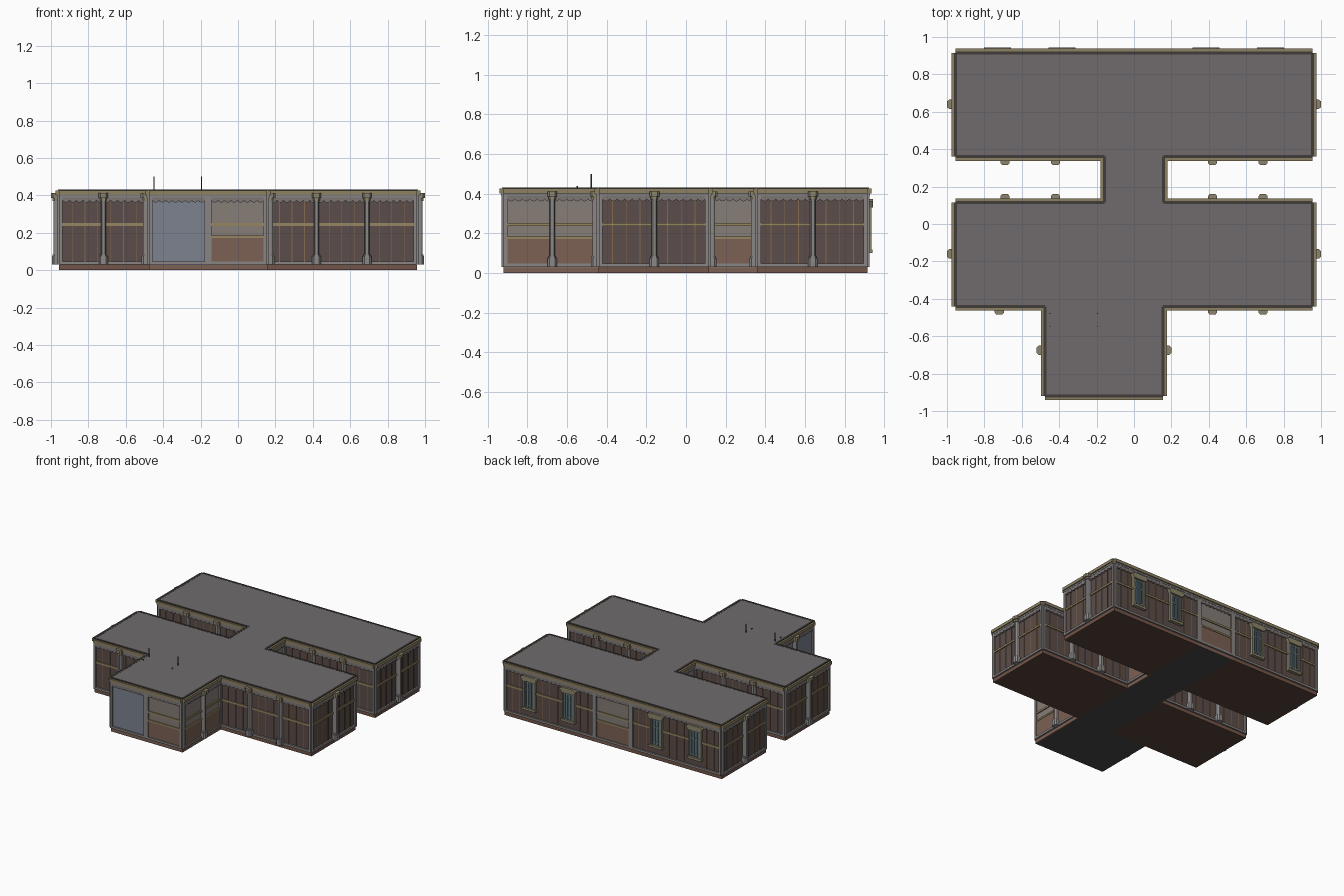
import bpy, bmesh, math
from mathutils import Matrix, Vector

COLORS = {
    "roof": (0.16, 0.148, 0.152), "roof_edge": (0.05, 0.045, 0.04),
    "dark_walls": (0.105, 0.075, 0.068), "plaster_walls": (0.24, 0.205, 0.185),
    "blue_walls": (0.20, 0.225, 0.275), "wainscot": (0.20, 0.12, 0.09),
    "timber_floor": (0.09, 0.055, 0.038), "floor_edge": (0.17, 0.09, 0.065),
    "stone_floor": (0.065, 0.065, 0.07), "battens": (0.25, 0.14, 0.075),
    "rails": (0.30, 0.235, 0.12), "cornice": (0.27, 0.22, 0.125),
    "trim": (0.25, 0.235, 0.23), "valance": (0.20, 0.18, 0.175),
    "pilasters": (0.26, 0.245, 0.245), "capitals": (0.27, 0.235, 0.16),
    "window_frames": (0.27, 0.24, 0.15), "window_glass": (0.09, 0.17, 0.20),
    "window_bars": (0.15, 0.20, 0.22), "roof_spikes": (0.03, 0.03, 0.03),
}
parts = {n: bmesh.new() for n in COLORS}
ID = Matrix.Identity(4)


def prism(part, loop, vec, m=ID):
    """Extrude a flat loop of points along vec."""
    bm = parts[part]
    vec = Vector(vec)
    a = [bm.verts.new(m @ Vector(p)) for p in loop]
    b = [bm.verts.new(m @ (Vector(p) + vec)) for p in loop]
    n = len(a)
    bm.faces.new(a)
    bm.faces.new(b[::-1])
    for i in range(n):
        j = (i + 1) % n
        bm.faces.new((a[i], b[i], b[j], a[j]))


def box(part, u0, u1, d0, d1, z0, z1, m=ID):
    prism(part, [(u0, d0, z0), (u1, d0, z0), (u1, d1, z0), (u0, d1, z0)], (0, 0, z1 - z0), m)


def pilaster(u, m):
    def half_hex(part, w, d, z0, z1):
        prism(part, [(u - w, 0, z0), (u + w, 0, z0), (u + w, d * 0.75, z0), (u + w * 0.6, d, z0),
                     (u - w * 0.6, d, z0), (u - w, d * 0.75, z0)], (0, 0, z1 - z0), m)
    half_hex("pilasters", 0.024, 0.040, 0.03, 0.075)
    half_hex("pilasters", 0.018, 0.036, 0.075, 0.085)
    half_hex("pilasters", 0.013, 0.032, 0.085, 0.37)
    half_hex("capitals", 0.018, 0.036, 0.37, 0.387)
    half_hex("capitals", 0.025, 0.045, 0.387, 0.412)


def window(u, m):
    # surround, hood, sill, glass lights and bars
    box("window_frames", u - 0.055, u - 0.043, 0, 0.02, 0.11, 0.345, m)
    box("window_frames", u + 0.043, u + 0.055, 0, 0.02, 0.11, 0.345, m)
    prism("window_frames", [(u - 0.055, 0, 0.33), (u + 0.055, 0, 0.33), (u + 0.072, 0, 0.36),
                            (u + 0.05, 0, 0.372), (u - 0.05, 0, 0.372), (u - 0.072, 0, 0.36)],
          (0, 0.028, 0), m)
    box("window_frames", u - 0.06, u + 0.06, 0, 0.026, 0.10, 0.118, m)
    box("window_glass", u - 0.043, u + 0.043, 0, 0.008, 0.118, 0.33, m)
    for k in (-0.036, -0.013, 0.013, 0.036):
        box("window_bars", u + k - 0.005, u + k + 0.005, 0, 0.016, 0.118, 0.33, m)
    for z in (0.135, 0.26, 0.315):
        box("window_bars", u - 0.043, u + 0.043, 0, 0.013, z, z + 0.008, m)


def valance(a, b, m):
    # hanging strip with a scalloped lower edge
    n = max(1, round((b - a) / 0.037))
    s = (b - a) / n
    loop = [(a, 0, 0.392)]
    for i in range(n):
        for t, z in ((0, 0.374), (0.15, 0.366), (0.5, 0.361), (0.85, 0.366)):
            loop.append((a + (i + t) * s, 0, z))
    loop += [(b, 0, 0.374), (b, 0, 0.392)]
    prism("valance", loop, (0, 0.012, 0), m)


def wall(p, q, kind, pilasters, windows):
    u = Vector((q[0] - p[0], q[1] - p[1], 0))
    L = u.length
    u.normalize()
    m = Matrix(((u.x, u.y, 0, p[0]), (u.y, -u.x, 0, p[1]), (0, 0, 1, 0), (0, 0, 0, 1)))
    body = {"w": "dark_walls", "p": "plaster_walls", "b": "blue_walls"}[kind]
    box(body, 0, L, -0.008, 0, 0.025, 0.42, m)
    box("floor_edge" if kind == "w" else "wainscot", 0, L, -0.008, 0.002, 0.0, 0.028, m)
    box("trim", 0, L, 0, 0.012, 0.03, 0.047, m)
    # cornice steps and dark roof edge
    box("trim", 0, L, 0, 0.014, 0.39, 0.402, m)
    box("cornice", 0, L, 0, 0.022, 0.402, 0.426, m)
    box("roof_edge", 0, L, -0.008, 0.008, 0.426, 0.432, m)
    # edge posts
    for a in (0, L - 0.018):
        box("trim", a, a + 0.018, 0, 0.012, 0.03, 0.40, m)
    stops = [0.018] + pilasters + [L - 0.018]
    for a, b in zip(stops, stops[1:]):
        valance(a, b, m)
    if kind != "b":
        cuts = [0.018] + [w + k for w in windows for k in (-0.055, 0.055)] + [L - 0.018]
        for a, b in zip(cuts[::2], cuts[1::2]):
            box("rails", a, b, 0, 0.008, 0.237, 0.252, m)
    if kind == "p":
        box("wainscot", 0.018, L - 0.018, 0, 0.005, 0.047, 0.172, m)
        box("rails", 0.018, L - 0.018, 0, 0.009, 0.172, 0.185, m)
    if kind == "w":
        n = round(L / 0.068)
        for i in range(1, n):
            x = L * i / n
            if all(abs(x - w) > 0.06 for w in windows):
                box("battens", x - 0.002, x + 0.002, 0, 0.004, 0.047, 0.37, m)
    for x in pilasters:
        pilaster(x, m)
    for x in windows:
        window(x, m)


# Outline, anticlockwise: start corner, wall kind, pilaster offsets, window offsets
OUTLINE = [
    (-0.475, -0.92, "b", [], []), (-0.16, -0.92, "p", [], []), (0.155, -0.92, "p", [0.245], []),
    (0.155, -0.44, "w", [0.265, 0.535], []), (0.955, -0.44, "w", [0.28], []),
    (0.955, 0.115, "w", [0.265, 0.535], []), (0.158, 0.115, "p", [], []),
    (0.158, 0.36, "w", [0.262, 0.532], []), (0.955, 0.36, "w", [0.28], []),
    (0.955, 0.915, "w", [], [0.225, 0.57]), (0.16, 0.915, "p", [], []),
    (-0.16, 0.915, "w", [], [0.225, 0.57]), (-0.955, 0.915, "w", [0.275], []),
    (-0.955, 0.36, "w", [0.265, 0.535], []), (-0.158, 0.36, "p", [], []),
    (-0.158, 0.115, "w", [0.262, 0.532], []), (-0.955, 0.115, "w", [0.275], []),
    (-0.955, -0.44, "w", [0.235], []), (-0.475, -0.44, "b", [0.235], []),
]
for i, s in enumerate(OUTLINE):
    e = OUTLINE[(i + 1) % len(OUTLINE)]
    wall(s[:2], e[:2], s[2], s[3], s[4])

# One flat roof over the whole outline
prism("roof", [(s[0], s[1], 0.42) for s in OUTLINE], (0, 0, 0.011))

# Floors: timber under the wings, stone under the hall and passage
for x0, x1 in ((-0.955, -0.158), (0.158, 0.955)):
    for y0, y1 in ((-0.44, 0.115), (0.36, 0.915)):
        box("timber_floor", x0, x1, y0, y1, 0, 0.026)
box("stone_floor", -0.475, 0.155, -0.92, -0.44, 0, 0.026)
box("stone_floor", -0.158, 0.158, -0.44, 0.915, 0, 0.026)

# Thin spikes and small stubs showing above the roof
for x in (-0.45, -0.195):
    box("roof_spikes", x - 0.003, x + 0.003, -0.481, -0.475, 0.42, 0.50)
    box("roof_spikes", x - 0.003, x + 0.003, -0.552, -0.546, 0.42, 0.438)

for name, bm in parts.items():
    bmesh.ops.recalc_face_normals(bm, faces=bm.faces)
    me = bpy.data.meshes.new(name)
    bm.to_mesh(me)
    bm.free()
    mat = bpy.data.materials.new(name)
    mat.diffuse_color = (*COLORS[name], 1)
    me.materials.append(mat)
    bpy.context.collection.objects.link(bpy.data.objects.new(name, me))
